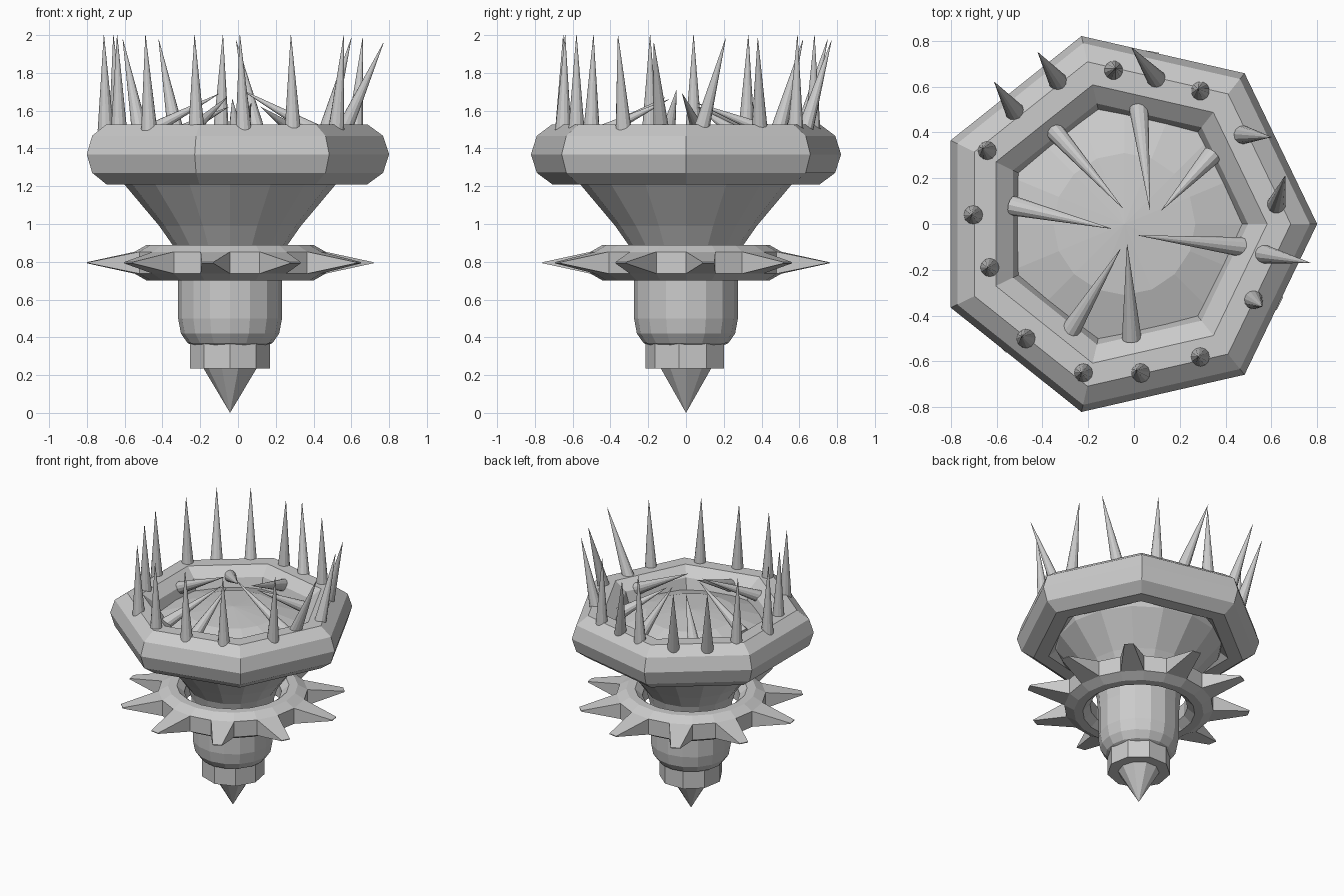
import bpy, bmesh, math
from mathutils import Vector

if "Cube" in bpy.data.objects:
    bpy.data.objects.remove(bpy.data.objects["Cube"])

CX = -0.042  # shared vertical axis of all turned parts


def make(name, bm):
    bmesh.ops.recalc_face_normals(bm, faces=bm.faces)
    me = bpy.data.meshes.new(name)
    bm.to_mesh(me)
    bm.free()
    ob = bpy.data.objects.new(name, me)
    bpy.context.collection.objects.link(ob)
    return ob


def ring_point(r, z, a):
    return (CX + r * math.cos(a), r * math.sin(a), z)


def lathe(name, profile, sides, phase=0.0, closed=False):
    """Turn an (r, z) profile; closed=True joins last point to first."""
    bm = bmesh.new()
    rows = []
    for r, z in profile:
        if r == 0:
            rows.append([bm.verts.new((CX, 0, z))] * sides)
        else:
            rows.append([bm.verts.new(ring_point(r, z, phase + math.tau * i / sides))
                         for i in range(sides)])
    pairs = list(zip(rows, rows[1:]))
    if closed:
        pairs.append((rows[-1], rows[0]))
    for a, b in pairs:
        for i in range(sides):
            j = (i + 1) % sides
            quad = [a[i], a[j], b[j], b[i]]
            bm.faces.new(list(dict.fromkeys(quad)))
    return make(name, bm)


def spike(name, base, tip, radius=0.043, sides=12):
    base, tip = Vector(base), Vector(tip)
    bm = bmesh.new()
    bmesh.ops.create_cone(bm, cap_ends=True, segments=sides, radius1=radius,
                          radius2=0.001, depth=(tip - base).length)
    ob = make(name, bm)
    ob.location = (base + tip) / 2
    ob.rotation_euler = (tip - base).to_track_quat('Z', 'Y').to_euler()
    return ob


# Central body: rounded barrel flaring into a cup with a shallow domed top
lathe("body", [(0, .34), (.17, .345), (.225, .37), (.26, .42), (.275, .50),
               (.275, .70), (.285, .82), (.305, .89), (.375, .99), (.56, 1.21),
               (.60, 1.32), (.54, 1.38), (.31, 1.455), (0, 1.48)], 16)

# Bottom nut and point
lathe("bottom_nut", [(0, .235), (.215, .235), (.215, .375), (0, .375)], 9, -math.pi / 2)
lathe("bottom_point", [(0, 0), (.146, .245), (0, .245)], 10)

# Heptagonal rim with a ten-sided section
rim = [(.675 + .167 * math.cos(math.tau * k / 10),
        1.369 + .167 * math.sin(math.tau * k / 10)) for k in range(10)]
lathe("heptagon_rim", rim, 7, closed=True)

# Spiked collar: 20-sided ring, every other outer face drawn out to a chisel spike
phase = math.radians(9 - 9)
collar = lathe("spiked_collar", [(.33, .745), (.38, .70), (.44, .70), (.505, .737),
                                 (.505, .853), (.44, .89), (.38, .89), (.33, .845)],
               20, phase, closed=True)
bm = bmesh.new()
bm.from_mesh(collar.data)
outer = []
for f in bm.faces:
    if all(math.hypot(v.co.x - CX, v.co.y) > .5 for v in f.verts):
        c = f.calc_center_median()
        ang = math.degrees(math.atan2(c.y, c.x - CX)) % 36
        if abs(ang - 9) < 1:
            outer.append(f)
for f in outer:
    c = f.calc_center_median()
    out = Vector((c.x - CX, c.y, 0)).normalized()
    side = Vector((-out.y, out.x, 0))
    new = bmesh.ops.extrude_discrete_faces(bm, faces=[f])["faces"][0]
    for v in new.verts:
        d = v.co - c
        v.co = Vector((CX, 0, .795)) + out * .763 + side * d.dot(side) * .4
        v.co.z += d.z * .05
bmesh.ops.recalc_face_normals(bm, faces=bm.faces)
bm.to_mesh(collar.data)
bm.free()

# Upright spikes around the rim: base x, y and sideways lean of the tip
crown = [(-.64, .32, -.02, .01), (-.70, .04, -.01, 0), (-.63, -.19, -.01, 0),
         (-.47, -.50, -.02, .01), (-.22, -.65, -.01, 0), (.03, -.65, -.02, .01),
         (.29, -.58, -.01, 0), (.52, -.33, .04, -.03), (.56, -.13, .21, -.04),
         (.62, .08, .04, .13), (.47, .39, .13, -.01), (.29, .58, -.01, .01),
         (.10, .63, -.11, .14), (-.09, .67, .01, .01), (-.33, .62, -.09, .13),
         (-.52, .49, -.09, .13)]
for i, (x, y, dx, dy) in enumerate(crown):
    top = 2.0 - .9 * (dx * dx + dy * dy)
    spike(f"crown_spike_{i + 1}", (x, y, 1.495), (x + dx, y + dy, top))

# Inner spikes reaching from the rim toward the middle: base x, y, tip x, y, z
inner = [(-.36, .42, -.05, .07, 1.62), (.02, .51, .07, .06, 1.64),
         (.34, .30, .12, .06, 1.62), (-.53, .08, -.10, -.02, 1.69),
         (.47, -.10, .02, -.05, 1.71), (-.28, -.47, -.06, -.11, 1.67),
         (-.01, -.50, -.03, -.09, 1.66)]
for i, (x, y, tx, ty, tz) in enumerate(inner):
    spike(f"inner_spike_{i + 1}", (x, y, 1.46), (tx, ty, tz))
